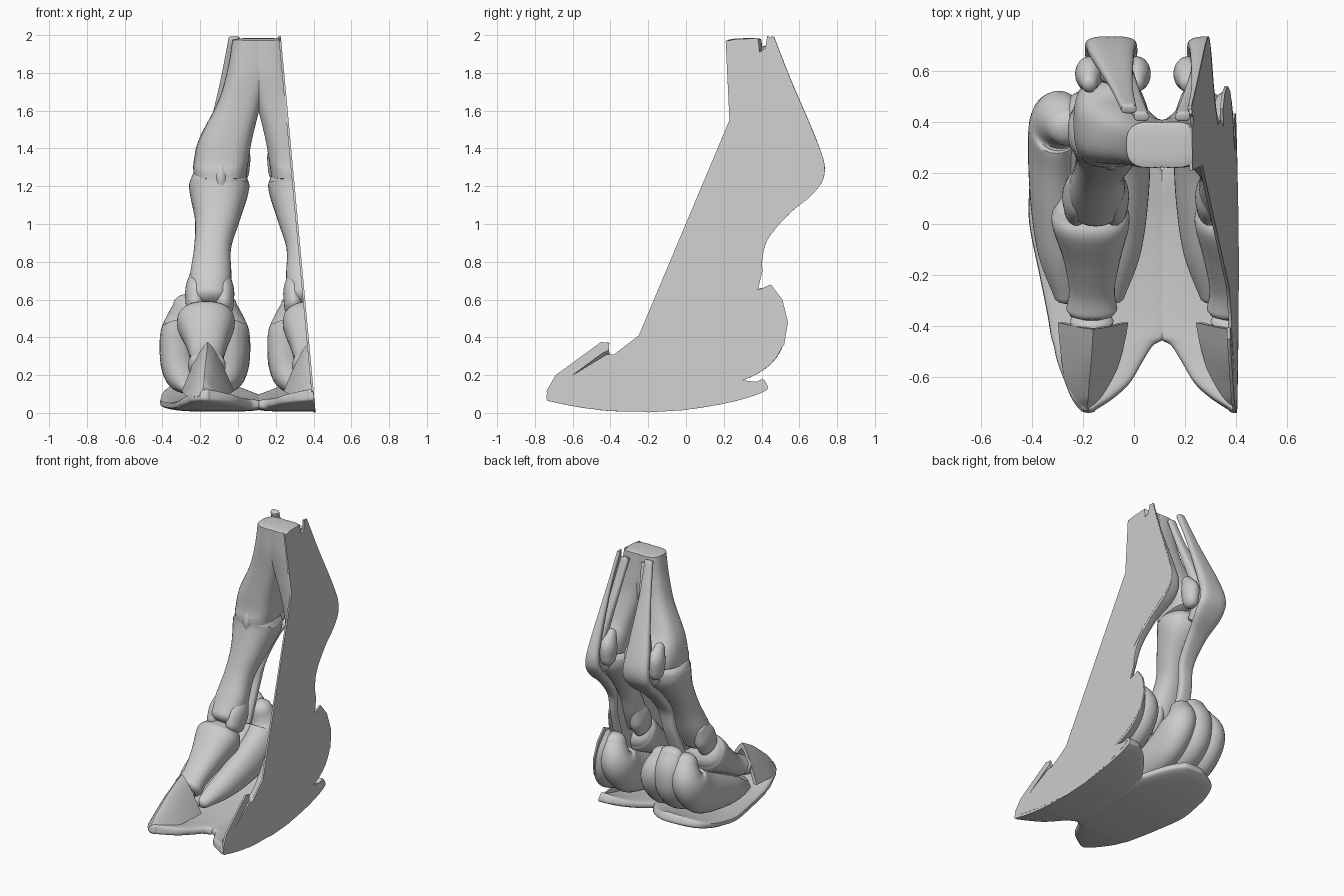
import bpy, bmesh, math
from mathutils import Vector

if "Cube" in bpy.data.objects:
    bpy.data.objects.remove(bpy.data.objects["Cube"])

MID = 0.11                       # symmetry plane between the two toes
CUT_X, CUT_SLOPE = 0.41, 0.0925  # oblique section plane on the right


def finish(name, bm):
    """Trim at the section plane, close the cut and shade smooth."""
    bmesh.ops.recalc_face_normals(bm, faces=bm.faces[:])
    if name != "section_face":
        r = bmesh.ops.bisect_plane(bm, geom=bm.verts[:] + bm.edges[:] + bm.faces[:], dist=1e-5,
                                   plane_co=(CUT_X, 0, 0), plane_no=(1, 0, CUT_SLOPE), clear_outer=True)
        edges = [e for e in r["geom_cut"] if isinstance(e, bmesh.types.BMEdge)]
        if edges:
            bmesh.ops.holes_fill(bm, edges=edges, sides=0)
    if not bm.faces:
        bm.free()
        return
    me = bpy.data.meshes.new(name)
    bm.to_mesh(me)
    bm.free()
    ob = bpy.data.objects.new(name, me)
    bpy.context.collection.objects.link(ob)
    bpy.ops.object.select_all(action='DESELECT')
    ob.select_set(True)
    bpy.context.view_layer.objects.active = ob
    bpy.ops.object.shade_smooth_by_angle(angle=math.radians(40))


def spline(rows, steps=6):
    """Catmull-Rom resampling of rows of numbers."""
    out = []
    for i in range(len(rows) - 1):
        p = [rows[max(i - 1, 0)], rows[i], rows[i + 1], rows[min(i + 2, len(rows) - 1)]]
        for s in range(steps):
            t = s / steps
            out.append([0.5 * (2 * b + (c - a) * t + (2 * a - 5 * b + 4 * c - d) * t * t
                               + (3 * b - a - 3 * c + d) * t ** 3) for a, b, c, d in zip(*p)])
    return out + [list(rows[-1])]


def oval(power, n=32):
    f = lambda v: math.copysign(abs(v) ** (2 / power), v)
    return [(f(math.cos(2 * math.pi * i / n)), f(math.sin(2 * math.pi * i / n))) for i in range(n)]


def crescent(n=20):
    """Hollow ridge-shaped section of the nail."""
    xs = [-math.cos(math.pi * i / n) for i in range(n + 1)]
    arch = [(a, 1 - abs(a) ** 1.35) for a in xs]
    return arch + [(a * 0.8, b * 0.84) for a, b in reversed(arch)]


def loft(name, rows, section, dome=0.5):
    """Rows are x, y, z, half width, half depth; built for both toes."""
    pts = spline(rows)
    cs = [Vector(p[:3]) for p in pts]
    rings = []
    last = len(pts) - 1
    for i, p in enumerate(pts):
        t = cs[min(i + 1, last)] - cs[max(i - 1, 0)]
        t.x = 0
        t.normalize()
        u = t.cross(Vector((1, 0, 0)))
        rim = [(cs[i], 1)]
        if dome and i in (0, last):
            sgn = -1 if i == 0 else 1
            ks = [math.radians(a) for a in (0, 25, 50, 72)]
            rim = [(cs[i] + t * sgn * dome * p[4] * math.sin(k), math.cos(k)) for k in ks]
            if i == 0:
                rim.reverse()
        for c, s in rim:
            rings.append([c + Vector((a * p[3] * s, 0, 0)) + u * b * p[4] * s for a, b in section])
    for side, flip in (("left", False), ("right", True)):
        bm = bmesh.new()
        vs = [[bm.verts.new((2 * MID - v.x if flip else v.x, v.y, v.z)) for v in r] for r in rings]
        n = len(section)
        for a, b in zip(vs, vs[1:]):
            for j in range(n):
                k = (j + 1) % n
                bm.faces.new((a[j], a[k], b[k], b[j]))
        bm.faces.new(vs[0])
        bm.faces.new(vs[-1])
        finish(side + "_" + name, bm)


round_s, soft_s, box_s, flat_s = oval(2), oval(2.3), oval(2.8), oval(5)

# cannon bone: shared shaft dividing into two branches
loft("cannon_bone", [(.07, .31, 1.975, .10, .09), (.06, .315, 1.82, .115, .095),
                     (.01, .33, 1.65, .115, .10), (-.065, .36, 1.45, .14, .13),
                     (-.09, .39, 1.33, .145, .17), (-.095, .40, 1.26, .14, .18)], box_s, .1)
# ridge at the lower end of each branch
loft("cannon_ridge", [(-.09, .36, 1.36, .04, .13), (-.09, .375, 1.29, .065, .17),
                      (-.09, .39, 1.24, .06, .18)], round_s, .3)

# upper, middle and end toe bones
loft("upper_toe_bone", [(-.10, .37, 1.235, .152, .145), (-.10, .36, 1.18, .158, .15),
                        (-.11, .28, 1.02, .118, .11), (-.135, .21, .87, .098, .09),
                        (-.145, .14, .72, .11, .095), (-.15, .08, .61, .10, .10)], soft_s)
for nm, x in (("outer_condyle", -.225), ("inner_condyle", -.075)):
    loft(nm, [(x, .165, .72, .035, .045), (x, .115, .645, .055, .09), (x, .07, .56, .05, .085)], round_s)
loft("middle_toe_bone", [(-.17, .055, .50, .14, .105), (-.17, .01, .47, .153, .13),
                         (-.165, -.12, .38, .115, .10), (-.165, -.25, .295, .09, .075),
                         (-.165, -.33, .25, .10, .075)], soft_s)
loft("end_toe_bone", [(-.165, -.38, .23, .085, .07), (-.17, -.48, .18, .055, .05),
                      (-.175, -.58, .15, .035, .025)], round_s)

# hollow nail
loft("nail", [(-.16, -.385, .115, .138, .262), (-.165, -.48, .105, .125, .22),
              (-.175, -.60, .09, .098, .15), (-.18, -.69, .085, .06, .09),
              (-.185, -.735, .09, .02, .035)], crescent(), 0)

# tendons behind the joint
loft("outer_tendon", [(-.02, .45, 1.985, .03, .018), (-.05, .54, 1.75, .045, .02),
                      (-.085, .66, 1.43, .085, .035), (-.09, .70, 1.28, .10, .035),
                      (-.09, .65, 1.18, .10, .03), (-.10, .52, 1.07, .07, .03),
                      (-.11, .40, .92, .055, .03), (-.13, .36, .75, .05, .03),
                      (-.15, .27, .5, .06, .03)], box_s, .3)
loft("inner_tendon", [(.03, .42, 1.94, .03, .018), (.0, .48, 1.75, .035, .022),
                      (-.06, .58, 1.45, .06, .04), (-.09, .60, 1.28, .08, .06),
                      (-.09, .54, 1.17, .07, .04)], box_s, .3)

# sesamoid bones either side of the tendon
for nm, x in (("outer_sesamoid", -.175), ("inner_sesamoid", .01)):
    loft(nm, [(x, .555, 1.43, .035, .04), (x, .585, 1.36, .055, .068),
              (x, .59, 1.28, .05, .06)], round_s, 1)

# three fatty cushions under each toe
for nm, s in (("outer_cushion", -1), ("inner_cushion", 1)):
    c = -.175
    loft(nm, [(c + s * .09, .38, .57, .08, .075), (c + s * .125, .40, .45, .105, .125),
              (c + s * .135, .29, .33, .105, .145), (c + s * .135, .08, .25, .095, .12),
              (c + s * .12, -.12, .19, .08, .085), (c + s * .09, -.28, .14, .05, .04)], round_s, .8)
loft("middle_cushion", [(-.175, .41, .62, .08, .055), (-.175, .42, .50, .11, .11),
                        (-.175, .35, .37, .12, .15), (-.175, .15, .26, .12, .13),
                        (-.175, -.1, .19, .11, .09), (-.175, -.35, .13, .08, .04)], round_s, .8)

# sole plate with a rounded notch between the toes: y, left x, right x, z
sole = [(.415, -.25, -.08, .15), (.36, -.36, .0, .125), (.26, -.40, .08, .095), (.14, -.41, .14, .07),
        (0, -.41, .14, .05), (-.2, -.37, .14, .04), (-.35, -.34, .14, .04), (-.44, -.325, .125, .045),
        (-.475, -.315, .075, .05), (-.54, -.30, .033, .058), (-.62, -.27, -.015, .072),
        (-.68, -.245, -.08, .085), (-.725, -.205, -.15, .095)]
loft("sole", [((a + b) / 2, y, z, (b - a) / 2, .032) for y, a, b, z in sole], oval(3.5), .4)

# solid flat section face on the right
outline = [(.21, 1.97), (.38, 1.985), (.39, 1.91), (.42, 1.93), (.43, 1.995), (.46, 1.985), (.72, 1.36),
           (.735, 1.28), (.71, 1.22), (.6, 1.13), (.48, 1.02), (.39, .9), (.405, .75), (.38, .65),
           (.45, .68), (.51, .6), (.54, .48), (.52, .36), (.42, .26), (.28, .175), (.41, .16),
           (.38, .13), (.2, .06), (0, .015), (-.2, .003), (-.45, .03), (-.68, .07), (-.74, .115),
           (-.69, .2), (-.45, .375), (-.405, .37), (-.41, .34), (-.6, .2), (-.42, .31), (-.38, .31),
           (-.25, .41), (.23, 1.55)]
bm = bmesh.new()
face = bm.faces.new([bm.verts.new((CUT_X - CUT_SLOPE * z + .001, y, z)) for y, z in outline])
ext = bmesh.ops.extrude_face_region(bm, geom=[face], use_keep_orig=True)
bmesh.ops.translate(bm, vec=(-.012, 0, 0), verts=[v for v in ext["geom"] if isinstance(v, bmesh.types.BMVert)])
bmesh.ops.triangulate(bm, faces=[f for f in bm.faces if len(f.verts) > 4])
finish("section_face", bm)
